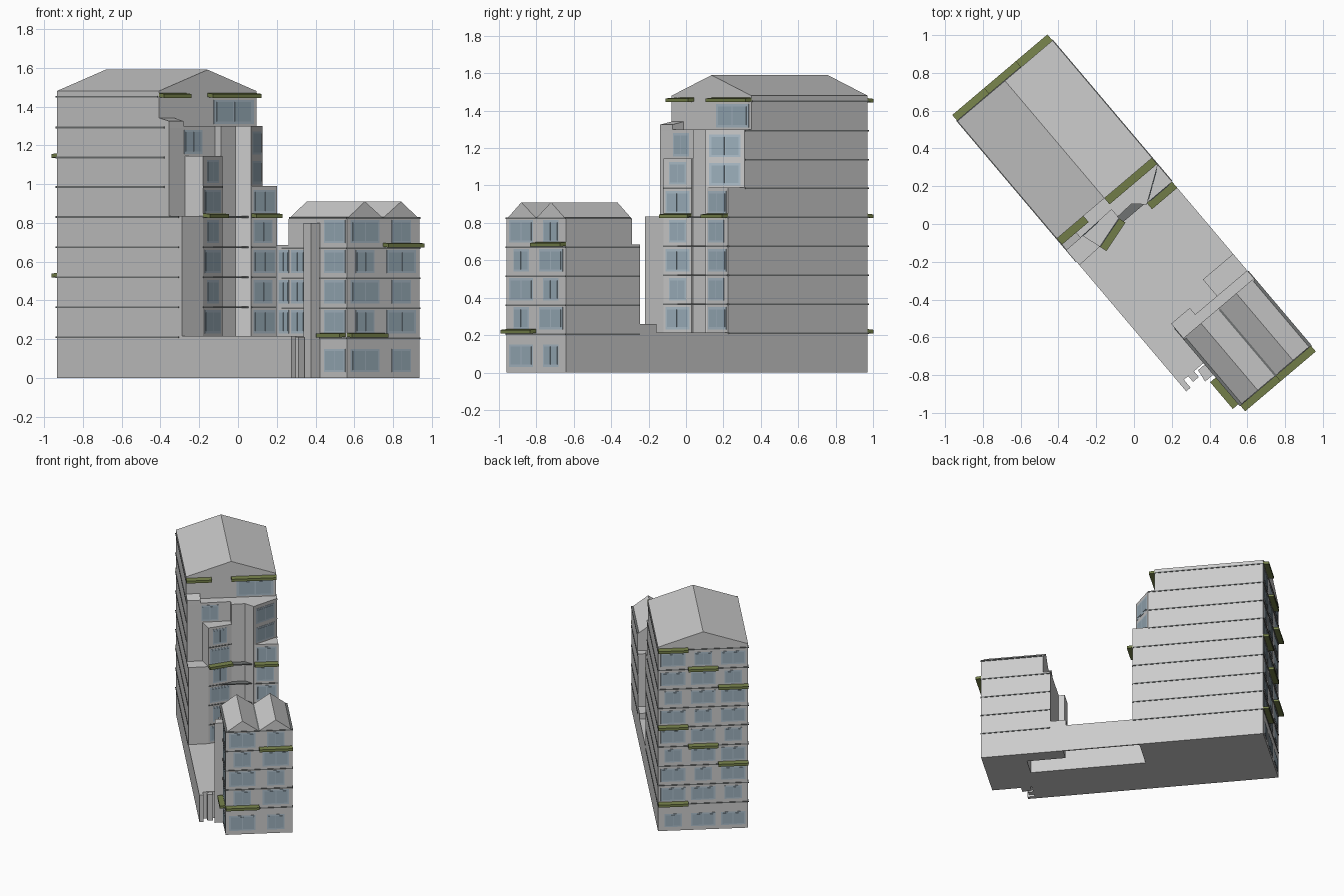
import bpy, bmesh, math
from mathutils import Matrix, Vector

if "Cube" in bpy.data.objects:
    bpy.data.objects.remove(bpy.data.objects["Cube"])

# Building frame: a runs along the length, b across the width, rotated into world space
FRAME = Matrix.Translation((-0.935, 0.545, 0)) @ Matrix.Rotation(math.atan2(-0.763, 0.646), 4, 'Z')


def material(name, rgb):
    m = bpy.data.materials.new(name)
    m.diffuse_color = (*rgb, 1)
    m.use_nodes = True
    m.node_tree.nodes["Principled BSDF"].inputs["Base Color"].default_value = m.diffuse_color
    return m


GLASS = material("glass", (0.42, 0.52, 0.60))
SASH = material("sash_glass", (0.33, 0.43, 0.50))
GREEN = material("awning_green", (0.18, 0.22, 0.07))
DARK = material("floor_band", (0.16, 0.17, 0.17))


def finish(name, bm, mat=None):
    bmesh.ops.recalc_face_normals(bm, faces=bm.faces)
    bm.transform(FRAME)
    me = bpy.data.meshes.new(name)
    bm.to_mesh(me)
    bm.free()
    ob = bpy.data.objects.new(name, me)
    bpy.context.collection.objects.link(ob)
    if mat:
        me.materials.append(mat)
    return ob


def extrude(name, pts, vec, mat=None):
    bm = bmesh.new()
    f = bm.faces.new([bm.verts.new(p) for p in pts])
    r = bmesh.ops.extrude_face_region(bm, geom=[f])
    bmesh.ops.translate(bm, vec=vec, verts=[v for v in r['geom'] if isinstance(v, bmesh.types.BMVert)])
    return finish(name, bm, mat)


def prism(name, pts, z0, z1, mat=None):
    return extrude(name, [(a, b, z0) for a, b in pts], (0, 0, z1 - z0), mat)


def block(name, a0, a1, b0, b1, z0, z1, mat=None):
    return prism(name, [(a0, b0), (a1, b0), (a1, b1), (a0, b1)], z0, z1, mat)


def panel(name, wall, t0, t1, z0, z1, depth, mat):
    """Box proud of a wall segment between fractions t0 and t1."""
    p, q = Vector(wall[0]), Vector(wall[1])
    d = q - p
    n = Vector((d.y, -d.x)).normalized()
    s, e = p + d * t0, p + d * t1
    return prism(name, [s - n * 0.004, e - n * 0.004, e + n * depth, s + n * depth], z0, z1, mat)


def window(wall, t0, t1, z0, z1):
    panel("window", wall, t0, t1, z0, z1, 0.002, GLASS)
    w, m = t1 - t0, (z1 - z0) * 0.1
    for k in (0, 1):
        panel("window_sash", wall, t0 + w * (0.07 + 0.45 * k), t0 + w * (0.48 + 0.45 * k),
              z0 + m, z1 - m, 0.004, SASH)


def awning(wall, t0, t1, z):
    p, q = Vector(wall[0]), Vector(wall[1])
    d = q - p
    n = Vector((d.y, -d.x)).normalized()
    s = p + d * t0
    o = s + n * 0.042
    prof = [(*s, z + 0.012), (*s, z - 0.008), (*o, z - 0.012), (*o, z + 0.008)]
    extrude("awning", prof, (*(d * (t1 - t0)), 0), GREEN)


def gable_roof(name, a0, a1, profile):
    extrude(name, [(a0, b, z) for b, z in profile], (a1 - a0, 0, 0))


FLOORS = [0.21, 0.365, 0.52, 0.675, 0.83, 0.985, 1.137, 1.292, 1.45]
W = 0.66

# Podium with its hollow underside
podium = prism("podium", [(0, 0), (1.82, 0), (1.82, 0.17), (2.115, 0.17), (2.115, W), (0, W)], 0, 0.215)
for a0, a1, b1 in ((0.93, 1.5, 0.65), (1.49, 1.79, 0.55)):
    cutter = block("underside_cutter", a0, a1, 0.38, b1, -0.1, 0.19)
    cutter.hide_render = True
    cutter.hide_set(True)
    mod = podium.modifiers.new("underside", 'BOOLEAN')
    mod.object = cutter
    mod.solver = 'EXACT'
block("entrance_side_wall", 1.8, 1.875, 0, 0.03, 0, 0.215)
block("entrance_pier", 1.81, 1.86, 0.06, 0.10, 0, 0.21)
block("terrace_step", 1.48, 1.6, 0.45, W, 0.2, 0.26)

# Tower: body, top storey and roof
block("tower_body", 0, 0.82, 0, W, 0.2, 1.30)
block("top_storey", 0, 0.815, 0, W, 1.29, 1.48)
gable_roof("tower_roof", 0, 0.815, [(0, 1.48), (W, 1.48), (W / 2, 1.59)])

# Tower front: irregular core and stepped bays
prism("tower_front_core", [(0.8, 0), (0.895, 0), (0.885, 0.32), (0.935, 0.32), (0.93, 0.42),
                           (0.985, 0.48), (0.862, W), (0.8, W)], 0.2, 1.30)
extrude("left_parapet", [(0.8, 0, 1.29), (0.895, 0, 1.29), (0.895, 0, 1.325), (0.8, 0, 1.345)], (0, 0.1, 0))
prism("left_bay", [(0.8, 0), (1.0, 0), (0.995, 0.146), (0.8, 0.146)], 0.2, 0.835)
prism("middle_bay", [(0.85, 0.10), (0.995, 0.146), (0.945, 0.32), (0.85, 0.32)], 0.2, 1.145)
block("right_bay", 0.8, 0.98, 0.485, W, 0.2, 0.99)

# Low block with stair projection and twin gables
block("low_block", 1.65, 2.115, 0.17, W, 0.2, 0.82)
prism("low_block_rear", [(1.55, 0.17), (1.7, 0.17), (1.7, W), (1.595, W), (1.595, 0.3), (1.55, 0.3)], 0.2, 0.685)
prism("stair_projection", [(1.83, 0.12), (1.90, 0.11), (1.90, 0.2), (1.83, 0.2)], 0, 0.80)
mid = (0.17 + W) / 2
gable_roof("twin_gable_roof", 1.65, 2.115,
           [(0.17, 0.815), (W, 0.815), (W, 0.82), ((mid + W) / 2, 0.91), (mid, 0.825),
            ((mid + 0.17) / 2, 0.91), (0.17, 0.82)])

# Floor bands around tower and low block
for z in FLOORS:
    a1 = 0.975 if z < 0.84 else (0.86 if z < 1.3 else 0.81)
    block("tower_floor_band", -0.004, a1, -0.004, W + 0.004, z - 0.004, z + 0.004, DARK)
for z in FLOORS[:5]:
    a0 = 1.6 if z < 0.8 else 1.66
    block("low_floor_band", a0, 2.119, 0.166, W + 0.004, z - 0.009, z - 0.001, DARK)

# Walls that carry windows, each running with its outside on the right
back = ((0, W), (0, 0))
front_low = ((2.115, 0.17), (2.115, W))
side_low = ((1.92, 0.17), (2.115, 0.17))
side_rear = ((1.56, 0.17), (1.79, 0.17))
bay_mid = ((0.995, 0.146), (0.945, 0.32))
bay_right = ((0.98, 0.485), (0.98, W))
bay_upper = ((0.985, 0.48), (0.862, W))
wall_upper = ((0.895, 0), (0.885, 0.32))
top_front = ((0.815, 0), (0.815, W))

# Back windows, one narrower per storey
for i, z in enumerate([0.0] + FLOORS[:-1]):
    for k in range(3):
        inset = 0.07 if (i + k) % 3 == 0 else 0.03
        window(back, k / 3 + inset, (k + 1) / 3 - inset, z + 0.03, z + 0.135)

# Low block windows
for i, z in enumerate([0.01] + FLOORS[:4]):
    for k in range(2):
        inset = 0.12 if (i + k) % 2 else 0.05
        window(front_low, k / 2 + inset, k / 2 + 0.5 - inset, z + 0.02, z + 0.14)
    window(side_low, 0.08, 0.94, z + 0.02, z + 0.14)
for z in FLOORS[:3]:
    window(side_rear, 0.06, 0.40, z + 0.02, z + 0.14)
    window(side_rear, 0.48, 0.95, z + 0.02, z + 0.14)

# Tower front windows
for i, z in enumerate(FLOORS[:6]):
    inset = 0.2 if i % 2 else 0.08
    window(bay_mid, inset, 1 - inset, z + 0.02, z + 0.14)
    panel("bay_floor_band", bay_mid, 0, 1, z - 0.004, z + 0.004, 0.004, DARK)
for i, z in enumerate(FLOORS[:5]):
    window(bay_right, 0.08, 0.82 if i % 2 else 0.93, z + 0.02, z + 0.14)
    panel("bay_floor_band", bay_right, 0, 1, z - 0.004, z + 0.004, 0.004, DARK)
for z in FLOORS[5:7]:
    window(bay_upper, 0.1, 0.9, z + 0.015, z + 0.135)
window(wall_upper, 0.33, 0.72, 1.155, 1.28)
window(top_front, 0.56, 0.97, 1.31, 1.435)

# Awnings: staggered on the back, single ones on the front walls
for k, z in ((0, 1.455), (1, 1.3), (2, 1.147), (0, 0.837), (1, 0.68), (2, 0.53), (0, 0.22)):
    awning(back, k / 3, (k + 1) / 3, z)
awning(top_front, 0, 0.28, 1.457)
awning(top_front, 0.5, 1, 1.457)
awning(bay_mid, 0, 1, 0.837)
awning(bay_right, 0, 1, 0.837)
awning(front_low, 0.5, 1, 0.685)
awning(front_low, 0, 0.5, 0.22)
awning(side_low, 0, 0.95, 0.22)
